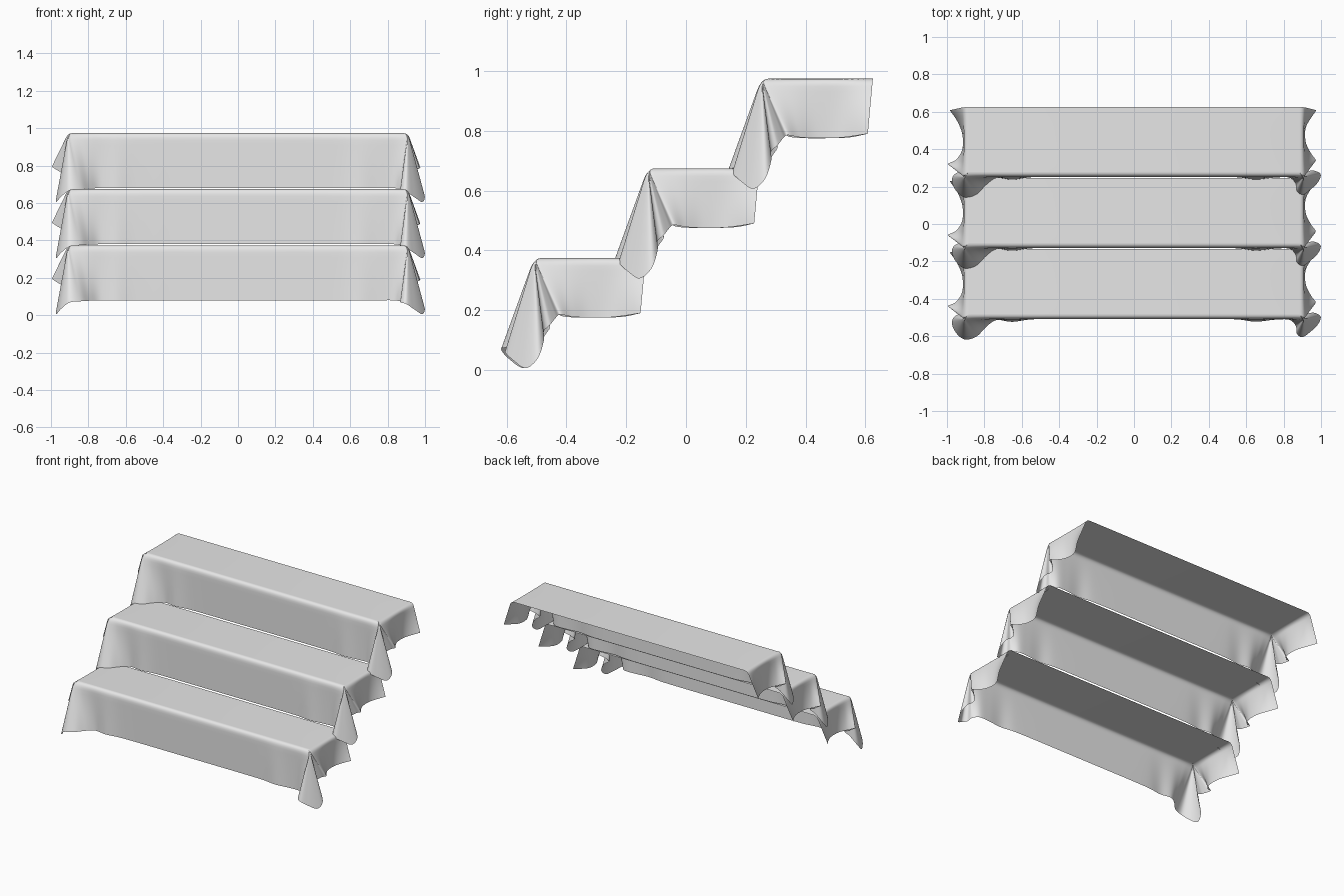
import bpy, bmesh
from mathutils import Vector

if "Cube" in bpy.data.objects:
    bpy.data.objects.remove(bpy.data.objects["Cube"])

TOP = 0.374           # height of the lowest step top
EX, EY = 0.908, -0.508  # outer edges of the top
INSET = 0.025         # rounding of the edges
SUB, DROP = 6, 10     # samples between keys, samples down the skirt

# Keys: position on top edge (x, y) and hem point (x, y, z)
LEFT = [
    (-EX, -.135, -.985, -.152, .19), (-EX, -.20, -.945, -.21, .178),
    (-EX, -.28, -.918, -.28, .175), (-EX, -.36, -.918, -.36, .175),
    (-EX, -.43, -.95, -.415, .18), (-EX, EY, -.995, -.44, .195),
    (-EX, EY, -.94, -.455, .16), (-EX, EY, -.90, -.455, .14),
    (-EX, EY, -.925, -.475, .11), (-EX, EY, -.965, -.50, .05),
    (-EX, EY, -.972, -.54, .006), (-EX, EY, -.945, -.59, .035),
    (-EX, EY, -.90, -.618, .068), (-EX, EY, -.84, -.60, .075),
    (-.85, EY, -.79, -.55, .078), (-.76, EY, -.735, -.514, .08),
    (-.65, EY, -.65, -.523, .08), (-.55, EY, -.55, -.51, .08)]
FRONT = [(x, EY, x, -.507, .08) for x in (-.4, -.2, 0, .2, .4)]
RIGHT = [
    (.55, EY, .55, -.51, .08), (.65, EY, .65, -.522, .08),
    (.75, EY, .75, -.512, .08), (.83, EY, .83, -.512, .08),
    (EX, EY, .865, -.545, .075), (EX, EY, .87, -.585, .068),
    (EX, EY, .90, -.605, .06), (EX, EY, .945, -.575, .03),
    (EX, EY, .985, -.535, .006), (EX, EY, .998, -.495, .04),
    (EX, EY, .965, -.475, .10), (EX, EY, .925, -.475, .13),
    (EX, EY, .915, -.455, .15), (EX, EY, .945, -.435, .175),
    (EX, EY, .972, -.42, .185), (EX, -.42, .945, -.38, .178),
    (EX, -.33, .918, -.32, .175), (EX, -.24, .92, -.24, .177),
    (EX, -.135, .975, -.152, .19)]
KEYS = LEFT + FRONT + RIGHT


def catmull(a, b, c, d, t):
    return 0.5 * (2 * b + (c - a) * t + (2 * a - 5 * b + 4 * c - d) * t * t
                  + (3 * b - a - 3 * c + d) * t ** 3)


def stations():
    """Edge point and hem point for each line running down the skirt."""
    n = len(KEYS)
    hems = [Vector(k[2:]) for k in KEYS]
    for i in range(n - 1):
        a, b, c, d = (hems[min(max(i + j, 0), n - 1)] for j in (-1, 0, 1, 2))
        e0 = Vector((KEYS[i][0], KEYS[i][1], TOP))
        e1 = Vector((KEYS[i + 1][0], KEYS[i + 1][1], TOP))
        for s in range(SUB):
            yield e0.lerp(e1, s / SUB), catmull(a, b, c, d, s / SUB)
    yield Vector((KEYS[-1][0], KEYS[-1][1], TOP)), hems[-1]


def column(edge, hem):
    """Points from the flat top, round the edge and down to the hem."""
    lim = EX - INSET
    start = Vector((max(-lim, min(lim, edge.x)), max(EY + INSET, edge.y), TOP))
    bend = edge.lerp(hem, 0.13)
    pts = []
    for j in range(6):
        t = j / 5
        pts.append(start.lerp(edge, t).lerp(edge.lerp(bend, t), t))
    pts += [bend.lerp(hem, j / DROP) for j in range(1, DROP + 1)]
    return pts


def cloth_mesh():
    bm = bmesh.new()
    cols = [[bm.verts.new(p) for p in column(e, h)] for e, h in stations()]
    for a, b in zip(cols, cols[1:]):
        for j in range(len(a) - 1):
            bm.faces.new((a[j], a[j + 1], b[j + 1], b[j]))
    # flat top
    bm.faces.new([c[0] for c in cols])
    bmesh.ops.remove_doubles(bm, verts=bm.verts, dist=0.0004)
    for f in bm.faces:
        f.smooth = True
    me = bpy.data.meshes.new("draped_cloth")
    bm.to_mesh(me)
    bm.free()
    return me


grey = bpy.data.materials.new("light_grey_cloth")
grey.diffuse_color = (0.8, 0.8, 0.8, 1)
grey.use_nodes = True
grey.node_tree.nodes["Principled BSDF"].inputs["Base Color"].default_value = grey.diffuse_color

# Three identical cloths stepping up and back
mesh = cloth_mesh()
mesh.materials.append(grey)
for i, name in enumerate(("lower_cloth", "middle_cloth", "upper_cloth")):
    ob = bpy.data.objects.new(name, mesh)
    ob.location = (0, 0.38 * i, 0.3 * i)
    bpy.context.collection.objects.link(ob)
